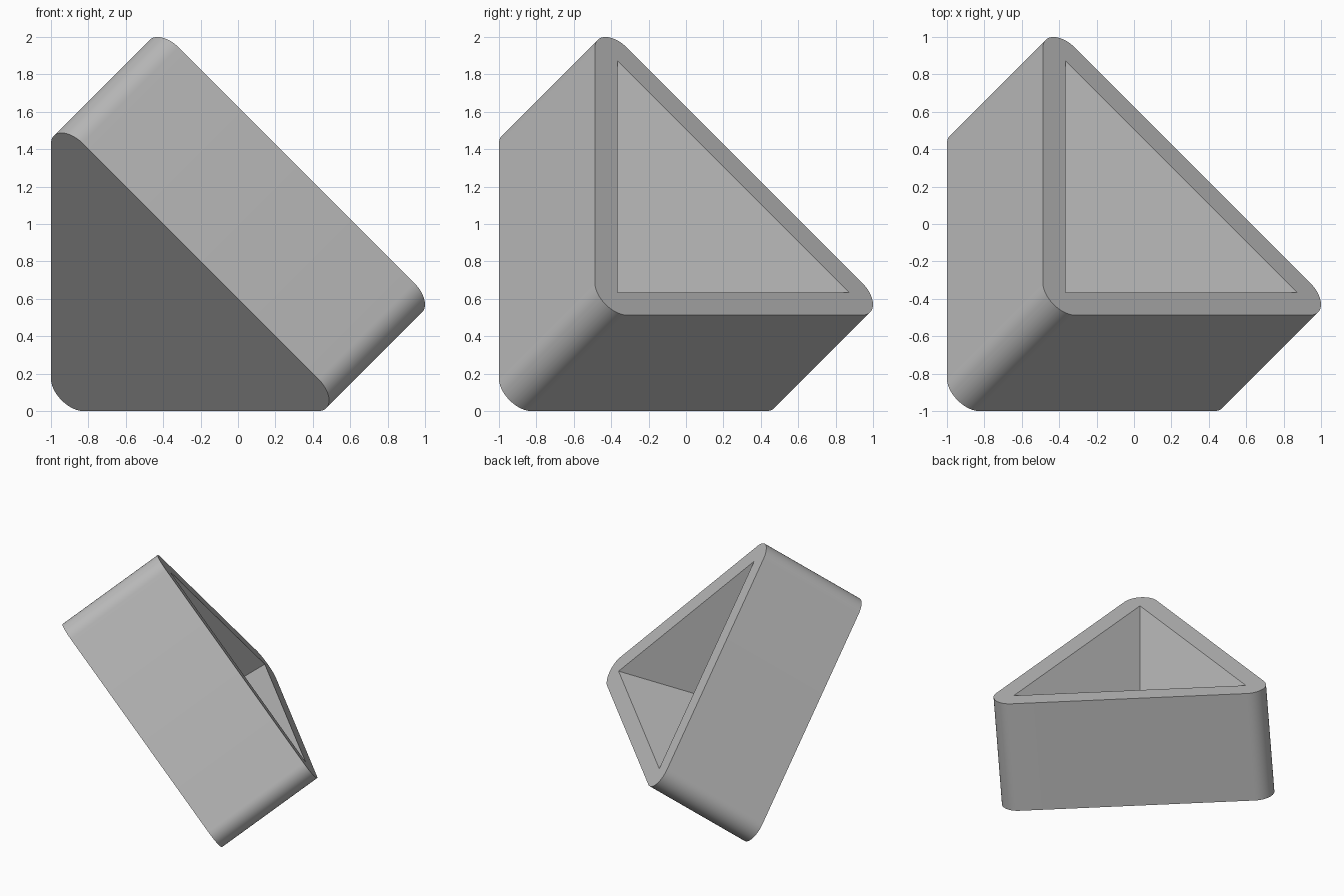
import bpy, bmesh, math
from mathutils import Vector

cube = bpy.data.objects.get("Cube")
if cube:
    bpy.data.objects.remove(cube, do_unlink=True)

# Single grey material
grey = bpy.data.materials.new("plain grey")
grey.use_nodes = True
colour = (0.5, 0.5, 0.5, 1)
grey.diffuse_color = colour
grey.node_tree.nodes["Principled BSDF"].inputs["Base Color"].default_value = colour

AXIS = Vector((1, 1, 1)).normalized()
LIFT = Vector((0, 0, 1))
RIM, BASE = 0.0467, -0.4663      # cap centres, measured per axis
INRADIUS, ROUND = 0.6537, 0.14   # outline size and corner radius
POCKET = -0.367                  # level of the three square pocket walls
STEPS = 14


def corner_arc(k, level):
    """Rounded corner k of the triangular outline, at a level along the axis."""
    out = Vector([1 if i == k else 0 for i in range(3)])
    out = (out - AXIS * out.dot(AXIS)).normalized()
    side = AXIS.cross(out)
    centre = Vector((level,) * 3) + LIFT + out * 2 * (INRADIUS - ROUND)
    angles = [math.radians(-60 + 120 * i / STEPS) for i in range(STEPS + 1)]
    return [centre + ROUND * (math.cos(a) * out + math.sin(a) * side) for a in angles]


bm = bmesh.new()
rim = [[bm.verts.new(p) for p in corner_arc(k, RIM)] for k in range(3)]
base = [bm.verts.new(p) for k in range(3) for p in corner_arc(k, BASE)]

# Outer walls and closed base
loop = [v for arc in rim for v in arc]
for i in range(len(loop)):
    j = (i + 1) % len(loop)
    bm.faces.new((base[i], base[j], loop[j], loop[i]))
bm.faces.new(base[::-1])

# Pocket mouth and its deepest point
mouth = []
for k in range(3):
    p = Vector((POCKET,) * 3)
    p[k] = 3 * RIM - 2 * POCKET
    mouth.append(bm.verts.new(p + LIFT))
apex = bm.verts.new(Vector((POCKET,) * 3) + LIFT)

# Flat rim around the mouth, and three pocket walls at right angles
for k in range(3):
    n = (k + 1) % 3
    for a, b in zip(rim[k], rim[k][1:]):
        bm.faces.new((a, b, mouth[k]))
    bm.faces.new((rim[k][-1], rim[n][0], mouth[n], mouth[k]))
    bm.faces.new((mouth[k], mouth[n], apex))

bmesh.ops.recalc_face_normals(bm, faces=bm.faces)
mesh = bpy.data.meshes.new("corner_pocket_block")
bm.to_mesh(mesh)
bm.free()
mesh.materials.append(grey)
block = bpy.data.objects.new("corner_pocket_block", mesh)
bpy.context.collection.objects.link(block)
bpy.context.view_layer.objects.active = block
block.select_set(True)
bpy.ops.object.shade_smooth_by_angle(angle=math.radians(25))
